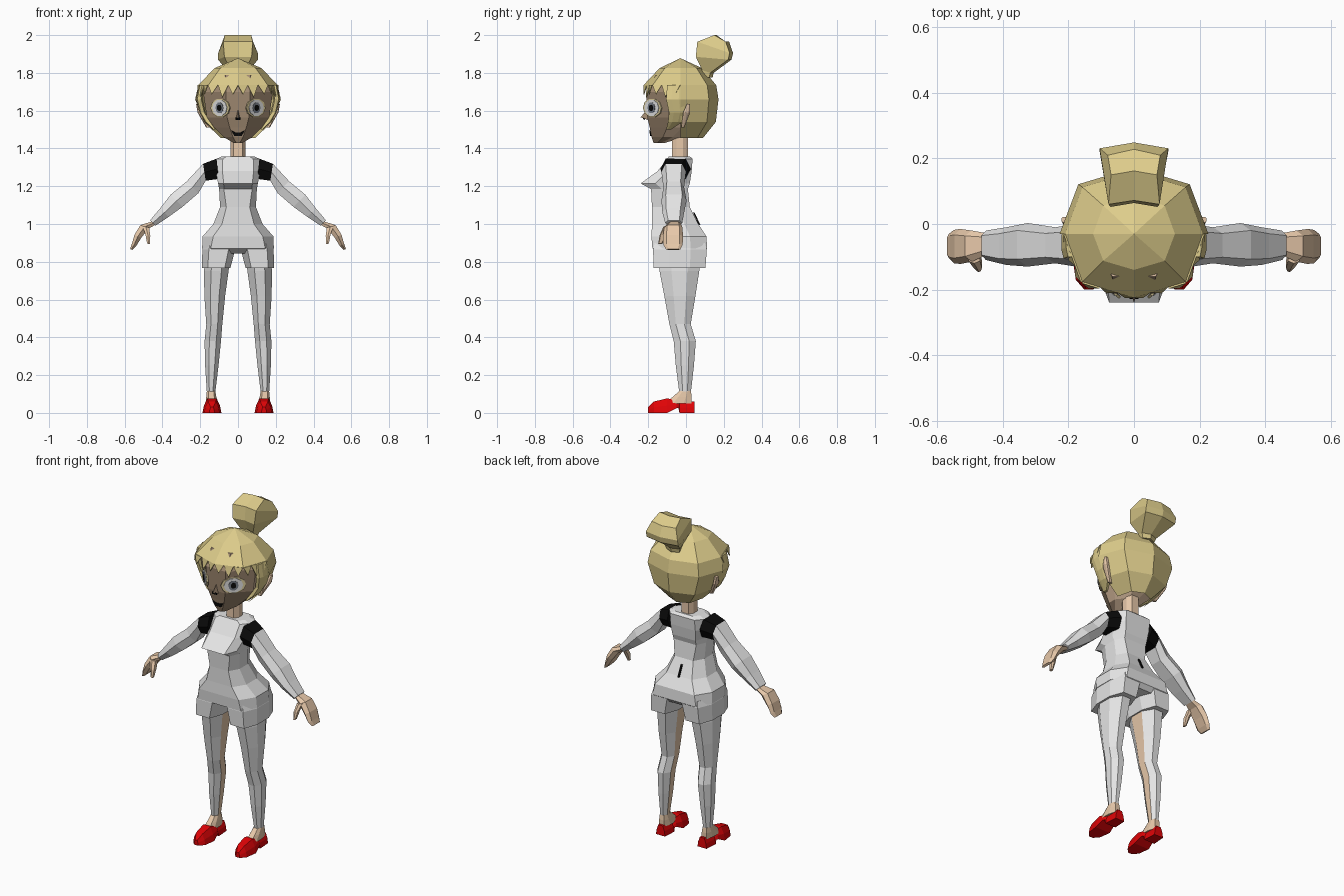
import bpy, bmesh, math
from mathutils import Vector

if "Cube" in bpy.data.objects:
    bpy.data.objects.remove(bpy.data.objects["Cube"])


def material(name, r, g, b):
    m = bpy.data.materials.new(name)
    m.diffuse_color = (r, g, b, 1)
    m.use_nodes = True
    m.node_tree.nodes["Principled BSDF"].inputs["Base Color"].default_value = m.diffuse_color
    return m


WHITE = material("white_cloth", .78, .78, .78)
SKIN = material("skin", .80, .58, .40)
FACE = material("face_skin", .35, .25, .165)
HAIR = material("blonde_hair", .73, .61, .26)
RED = material("red_shoe", .74, .001, .002)
BLACK = material("black", .003, .003, .003)
EYE = material("eye_white", .9, .9, .9)
IRIS = material("grey_iris", .20, .22, .26)
LID = material("eyelid", .78, .66, .36)


def finish(name, bm, mats, mirror=False, rule=None):
    bmesh.ops.recalc_face_normals(bm, faces=bm.faces)
    bm.normal_update()
    if rule:
        for f in bm.faces:
            f.material_index = rule(f)
    me = bpy.data.meshes.new(name)
    bm.to_mesh(me)
    bm.free()
    for m in mats:
        me.materials.append(m)
    ob = bpy.data.objects.new(name, me)
    bpy.context.collection.objects.link(ob)
    if mirror:
        ob.modifiers.new("mirror", 'MIRROR').use_mirror_merge = False
    return ob


def loft(rings, caps=True):
    bm = bmesh.new()
    vs = [[bm.verts.new(p) for p in r] for r in rings]
    n = len(rings[0])
    for a, b in zip(vs, vs[1:]):
        for i in range(n):
            j = (i + 1) % n
            bm.faces.new((a[i], a[j], b[j], b[i]))
    if caps:
        bm.faces.new(vs[0])
        bm.faces.new(vs[-1])
    return bm


def octagon(z, x0, x1, yf, yb, k=.6, e=.3):
    """Eight-sided horizontal section; k = width of the front and back flats."""
    c, h, d = (x0 + x1) / 2, (x1 - x0) / 2, (yb - yf) * e
    return [(c - h * k, yf, z), (c + h * k, yf, z), (c + h, yf + d, z), (c + h, yb - d, z),
            (c + h * k, yb, z), (c - h * k, yb, z), (c - h, yb - d, z), (c - h, yf + d, z)]


def limb_ring(x, z, t, y0, y1, dx=.7, dz=.71):
    """Six-sided section across a sloping arm; t = half thickness."""
    m, q = (y0 + y1) / 2, (y1 - y0) * .33
    return [(x, y0, z), (x + dx * t, m - q, z + dz * t), (x + dx * t, m + q, z + dz * t),
            (x, y1, z), (x - dx * t, m + q, z - dz * t), (x - dx * t, m - q, z - dz * t)]


# Torso and hips
torso = [(1.358, .085, -.09, .02, .7), (1.345, .115, -.10, .035, .7), (1.28, .118, -.15, .03, .7),
         (1.215, .105, -.24, .02, .72), (1.185, .10, -.185, .01, .75), (1.09, .095, -.18, .02, .65),
         (1.0, .13, -.18, .065, .65), (.935, .187, -.183, .108, .7), (.87, .19, -.178, .112, .76),
         (.845, .12, -.13, .09, .4)]
finish("torso", loft([octagon(z, -w, w, f, b, k) for z, w, f, b, k in torso]), [WHITE])

# Back fastening
bm = loft([[(-.005, .043 + h, 1.06), (.005, .043 + h, 1.06), (.005, .073 + h, .995), (-.005, .073 + h, .995)]
           for h in (-.006, .003)])
finish("back_zip", bm, [BLACK])

# Short trouser legs with a flare at the hem
shorts = [(.90, .02, .178, -.165, .10), (.865, .015, .189, -.174, .11), (.768, .04, .19, -.172, .103)]
finish("shorts_leg", loft([octagon(*s) for s in shorts]), [WHITE], True)

# Legs: cloth outside, bare inner strip
leg = [(.84, .04, .172, -.15, .08), (.75, .05, .18, -.14, .07), (.62, .068, .178, -.115, .05),
       (.47, .083, .168, -.088, .025), (.38, .09, .177, -.065, .052), (.25, .103, .174, -.054, .042),
       (.11, .12, .165, -.036, .026)]
finish("leg", loft([octagon(*s, .42, .3) for s in leg]), [WHITE, SKIN], True,
       lambda f: 1 if f.normal.x < -.9 and abs(f.normal.y) < .2 else 0)
foot = [(.115, .12, .165, -.036, .026), (.085, .115, .168, -.07, .03), (.05, .11, .17, -.11, .03)]
finish("ankle", loft([octagon(*s) for s in foot]), [SKIN], True)

# Pointed shoes with heel and arch
shoe = [(-.2, .014, 0, .03), (-.17, .04, 0, .06), (-.10, .05, 0, .077), (-.05, .042, .025, .066),
        (-.04, .036, .025, .06), (-.035, .035, 0, .058), (.045, .03, 0, .06)]
finish("shoe", loft([[(.138 - w, y, a), (.138 + w, y, a), (.138 + w * .85, y, (a + b) / 2),
                      (.138 + w * .5, y, b), (.138 - w * .5, y, b), (.138 - w * .85, y, (a + b) / 2)]
                     for y, w, a, b in shoe]), [RED], True)

# Sleeves with a black shoulder patch
arm = [(.108, 1.292, .054, -.135, .025, .1, .99), (.178, 1.274, .046, -.13, 0, .15, .97),
       (.24, 1.195, .044, -.12, -.01), (.325, 1.123, .045, -.13, .003), (.39, 1.06, .032, -.125, -.01),
       (.452, 1.005, .02, -.11, -.02)]
finish("sleeve", loft([limb_ring(*s) for s in arm]), [WHITE, BLACK], True,
       lambda f: 1 if f.calc_center_median().x < .16 else 0)

# Hands
hand = [(.44, 1.008, .015, -.09, -.03), (.495, .985, .024, -.115, -.02), (.53, .935, .02, -.122, -.015),
        (.55, .89, .013, -.12, -.018), (.565, .865, .007, -.105, -.03)]
finish("hand", loft([limb_ring(*s, .9, .4) for s in hand]), [SKIN], True)
thumb = [(.488, .985, .018, -.12, -.08), (.477, .94, .013, -.14, -.105), (.474, .895, .007, -.147, -.125)]
finish("thumb", loft([limb_ring(*s, .98, .2) for s in thumb]), [SKIN], True)

# Neck and head; the cheeks behind the face are lighter
finish("neck", loft([octagon(z, -.04, .04, -.075, .01) for z in (1.33, 1.52)]), [SKIN])
head = [(1.43, .025, -.172, -.11, .4), (1.46, .075, -.182, -.01, .35), (1.51, .125, -.192, .07, .35),
        (1.565, .165, -.205, .12, .35), (1.70, .185, -.212, .12, .35), (1.79, .13, -.16, .06, .5)]
finish("head", loft([octagon(z, -w, w, f, b, k, .35) for z, w, f, b, k in head]), [FACE, SKIN], False,
       lambda f: 1 if f.normal.y > -.4 and f.calc_center_median().y > -.09 else 0)

# Nose, nostril mark and mouth
bm = bmesh.new()
nv = [bm.verts.new(p) for p in ((-.015, -.198, 1.55), (.015, -.198, 1.55), (0, -.204, 1.61), (0, -.24, 1.565))]
for t in ((0, 1, 3), (1, 2, 3), (2, 0, 3), (0, 2, 1)):
    bm.faces.new([nv[i] for i in t])
finish("nose", bm, [FACE])


def plate(name, center, normal, pts, mat, mirror=False, thick=.004):
    """Thin plate standing on a plane; pts are (sideways, up) pairs."""
    n = Vector(normal).normalized()
    u = Vector((0, 0, 1)).cross(n).normalized()
    v = n.cross(u)
    c = Vector(center)
    finish(name, loft([[c + u * a + v * b + n * h for a, b in pts] for h in (-thick, thick)]), [mat], mirror)


plate("mouth", (0, -.188, 1.479), (0, -1, -.2),
      [(-.035, .016), (-.015, .006), (.015, .006), (.035, .016), (.02, -.013), (-.02, -.013)], BLACK)
plate("nostril_mark", (0, -.221, 1.556), (0, -.7, -.7),
      [(-.014, -.004), (.014, -.004), (.014, .008), (-.014, .008)], BLACK)

# Eyes: layered discs on the slanted cheeks
for name, rx, rz, off, mat in (("eyelid", .07, .05, .004, LID), ("eye_white", .054, .044, .008, EYE),
                               ("iris", .028, .03, .011, IRIS), ("pupil", .015, .017, .014, BLACK)):
    disc = [(rx * math.cos(i * math.pi / 5), rz * math.sin(i * math.pi / 5)) for i in range(10)]
    plate(name, (.091 + off * .5, -.174 - off * .7, 1.615), (.7, -.72, -.03), disc, mat, True)

# Hair cap, open over the face
N, CY = 8, -.03


def hair_point(a, z, w, f, b):
    c, s = math.cos(a), math.sin(a)
    k = 1 + .06 * abs(math.sin(2 * a))
    return Vector((w * s * k, CY - ((CY - f) if c > 0 else (b - CY)) * c * k, z))


hair = [(1.825, .125, -.14, .085), (1.735, .21, -.225, .16), (1.66, .227, -.24, .172),
        (1.54, .18, -.2, .158), (1.455, .09, -.14, .09)]
bm = loft([[hair_point(i * 2 * math.pi / N, *r) for i in range(N)] for r in hair], False)
rim = list(bm.verts)[:N]
top = bm.verts.new((0, -.03, 1.878))
for i in range(N):
    bm.faces.new((rim[i], rim[(i + 1) % N], top))
gone = []
for f in bm.faces:
    c = f.calc_center_median()
    if c.z < 1.72 and c.y < -.05:
        gone.append(f)
bmesh.ops.delete(bm, geom=gone, context='FACES')
finish("hair_cap", bm, [HAIR])

# Jagged fringe hanging from the straight front edges of the cap
bm = bmesh.new()
for side in (-1, 1):
    for seg, count in ((0, 3), (1, 3)):
        up = [hair_point(side * (seg + s) * math.pi / 4, *hair[1]) for s in (0, 1)]
        low = [hair_point(side * (seg + s) * math.pi / 4, *hair[2]) for s in (0, 1)]
        for i in range(count):
            t0, t1 = i / count, (i + 1) / count
            tip = up[0].lerp(up[1], (t0 + t1) / 2).lerp(low[0].lerp(low[1], (t0 + t1) / 2), .65 + .2 * (i % 2))
            p = [up[0].lerp(up[1], t0), tip, up[0].lerp(up[1], t1)]
            bm.faces.new([bm.verts.new(q) for q in (p if side > 0 else p[::-1])])
ob = finish("fringe", bm, [HAIR])
ob.modifiers.new("thickness", 'SOLIDIFY').thickness = .005

# Side locks sweeping forward to a tip by the jaw
lock = [(1.735, .18, .207, -.10, -.01), (1.66, .188, .222, -.105, -.01), (1.59, .172, .204, -.09, -.005),
        (1.54, .14, .176, -.095, -.02), (1.5, .118, .132, -.105, -.08)]
finish("side_lock", loft([octagon(*s) for s in lock]), [HAIR], True)

# Ears
ear = [(1.635, .20, .222, .005, .022), (1.59, .19, .214, -.015, .022), (1.51, .145, .168, -.025, -.01)]
finish("ear", loft([octagon(*s) for s in ear]), [SKIN], True)

# Hair bun: front y/z, back y/z, front and back half width
bun = [(.075, 1.785, .135, 1.775, .035, .04), (.085, 1.815, .14, 1.80, .04, .05),
       (.052, 1.885, .235, 1.87, .072, .105), (.06, 1.965, .243, 1.905, .078, .105),
       (.15, 2.0, .222, 1.965, .07, .08)]
finish("hair_bun", loft([[(-wf, yf, zf), (0, yf + .012, zf), (wf, yf, zf),
                          (wb, yb - .012, zb), (0, yb + .006, zb), (-wb, yb - .012, zb)]
                         for yf, zf, yb, zb, wf, wb in bun]), [HAIR])
